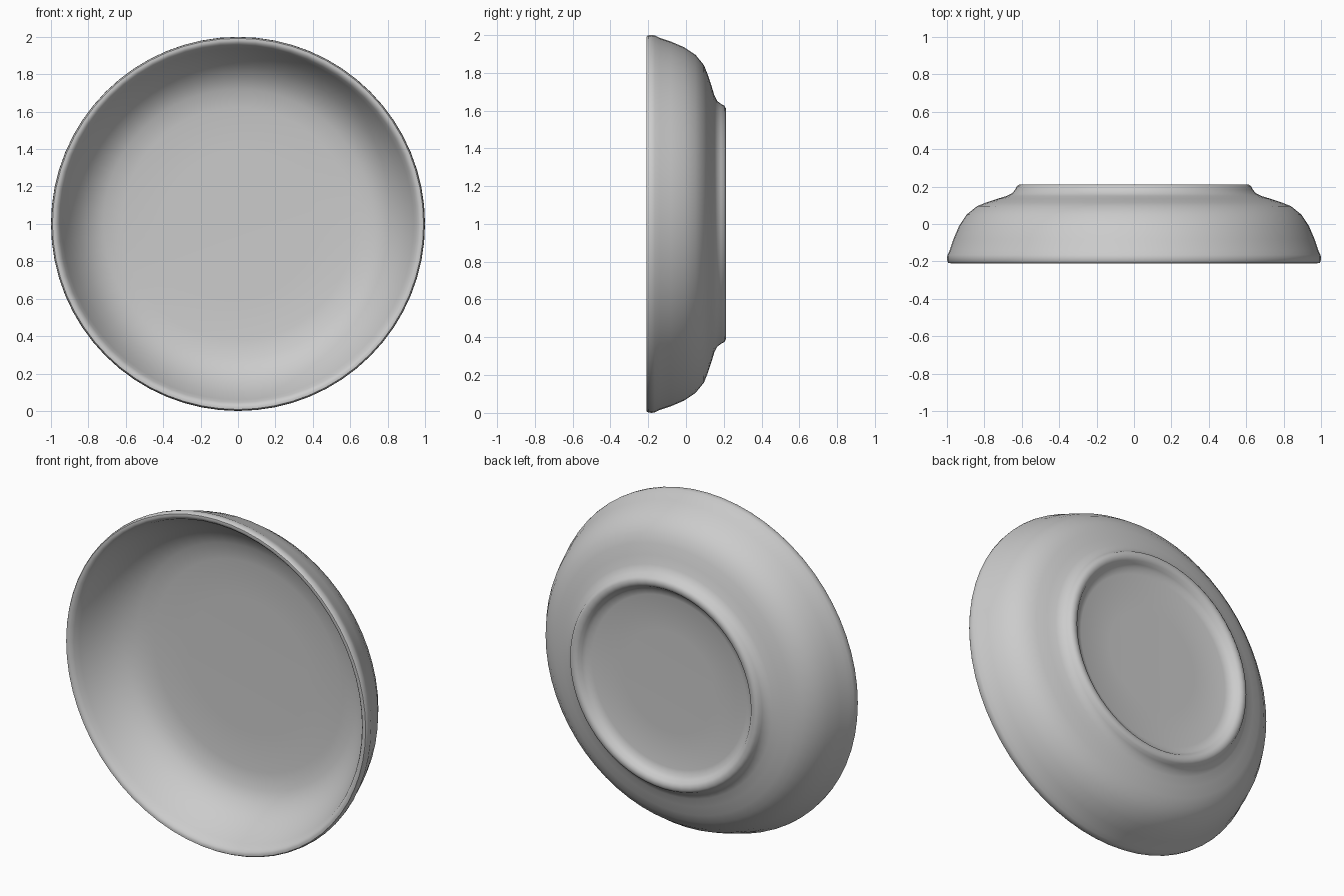
import bpy, bmesh, math
from mathutils import Matrix, Vector

if "Cube" in bpy.data.objects:
    bpy.data.objects.remove(bpy.data.objects["Cube"])

SEGMENTS = 64

# Closed half section of the dish: (radius, depth), from inner floor round the rim to the back
PROFILE = [
    (0.0, 0.10), (0.40, 0.10), (0.62, 0.095), (0.72, 0.08), (0.79, 0.045),   # inner floor
    (0.85, -0.01), (0.90, -0.08), (0.94, -0.155), (0.955, -0.19),            # inner wall
    (0.968, -0.205), (0.98, -0.21), (0.992, -0.209), (0.998, -0.2),          # rim
    (1.0, -0.18), (0.997, -0.165), (0.985, -0.14),
    (0.965, -0.08), (0.935, -0.01), (0.895, 0.05), (0.84, 0.095),            # outer wall
    (0.79, 0.115), (0.73, 0.135), (0.68, 0.15), (0.65, 0.165),
    (0.635, 0.185), (0.625, 0.203), (0.61, 0.212), (0.59, 0.212),            # foot ring
    (0.573, 0.203), (0.56, 0.185), (0.545, 0.17), (0.51, 0.16),
    (0.30, 0.157), (0.0, 0.155),                                             # recessed back
]

glaze = bpy.data.materials.new("grey_glaze")
glaze.diffuse_color = (0.6, 0.6, 0.6, 1.0)
glaze.use_nodes = True
glaze.node_tree.nodes["Principled BSDF"].inputs["Base Color"].default_value = glaze.diffuse_color

# Spin the section about the front-to-back axis
bm = bmesh.new()
verts = [bm.verts.new((r, y, 0)) for r, y in PROFILE]
edges = [bm.edges.new(pair) for pair in zip(verts, verts[1:])]
bmesh.ops.spin(bm, geom=verts + edges, cent=(0, 0, 0), axis=(0, 1, 0),
               angle=math.tau, steps=SEGMENTS, use_merge=False)
bmesh.ops.remove_doubles(bm, verts=bm.verts, dist=0.0005)
bmesh.ops.recalc_face_normals(bm, faces=bm.faces)
bmesh.ops.transform(bm, matrix=Matrix.Translation(Vector((0, 0, 1))), verts=bm.verts)

mesh = bpy.data.meshes.new("dish")
bm.to_mesh(mesh)
bm.free()
mesh.materials.append(glaze)
dish = bpy.data.objects.new("dish", mesh)
bpy.context.collection.objects.link(dish)

# Smooth shading
bpy.context.view_layer.objects.active = dish
dish.select_set(True)
bpy.ops.object.shade_smooth_by_angle(angle=math.radians(50))
